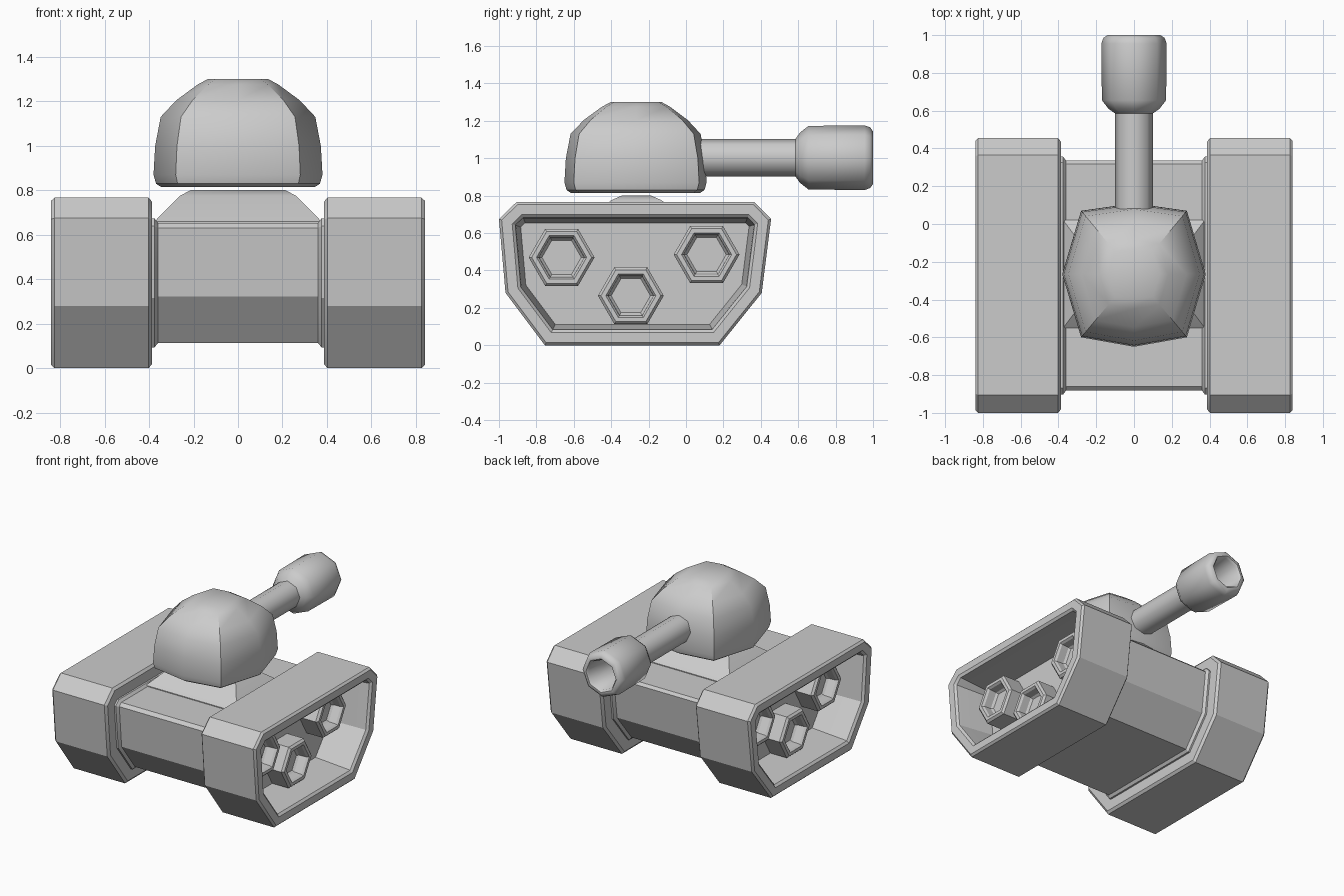
import bpy, bmesh, math
from mathutils import Vector

if "Cube" in bpy.data.objects:
    bpy.data.objects.remove(bpy.data.objects["Cube"])


def loft(name, rings, angle=30):
    """Skin a list of equal-length rings of 3D points and cap both ends."""
    bm = bmesh.new()
    loops = [[bm.verts.new(p) for p in ring] for ring in rings]
    n = len(loops[0])
    for a, b in zip(loops, loops[1:]):
        for i in range(n):
            j = (i + 1) % n
            bm.faces.new((a[i], a[j], b[j], b[i]))
    bm.faces.new(loops[0])
    bm.faces.new(loops[-1])
    bmesh.ops.recalc_face_normals(bm, faces=bm.faces)
    me = bpy.data.meshes.new(name)
    bm.to_mesh(me)
    bm.free()
    ob = bpy.data.objects.new(name, me)
    bpy.context.collection.objects.link(ob)
    bpy.ops.object.select_all(action='DESELECT')
    ob.select_set(True)
    bpy.context.view_layer.objects.active = ob
    bpy.ops.object.shade_smooth_by_angle(angle=math.radians(angle))
    return ob


def inset(poly, d):
    """Move every edge of a counter-clockwise polygon inwards by d."""
    out = []
    for i, p in enumerate(poly):
        p = Vector(p)
        e1 = (p - Vector(poly[i - 1])).normalized()
        e2 = (Vector(poly[(i + 1) % len(poly)]) - p).normalized()
        n1, n2 = Vector((-e1.y, e1.x)), Vector((-e2.y, e2.x))
        out.append(p + (n1 + n2) * d / (1 + n1.dot(n2)))
    return out


def across(poly, x):
    return [(x, p[0], p[1]) for p in poly]


# Side outline (y, z) shared by the tracks and the hull
outline = [(-.755, .005), (.18, .005), (.405, .28), (.455, .675),
           (.365, .767), (-.905, .767), (-1, .675), (-.965, .28)]
outline = [(y, max(0, z - .005) if z < .1 else z) for y, z in outline]

# Hull, flaring slightly where it meets the tracks
loft("hull", [across(inset(outline, d), x) for x, d in
              [(-.40, .092), (-.375, .094), (-.36, .113),
               (.36, .113), (.375, .094), (.40, .092)]])

# Tracks with a deep outer recess, and hexagonal wheel hubs inside
track_steps = [(.387, .018), (.402, 0), (.825, 0), (.84, .014),
               (.84, .068), (.825, .084), (.80, .088), (.55, .112)]
hub_steps = [(.54, .176), (.685, .176), (.70, .16), (.70, .134),
             (.685, .122), (.63, .118), (.615, .105)]
hubs = [(-.665, .47), (-.295, .265), (.11, .485)]
for side, s in (("right", 1), ("left", -1)):
    loft(side + "_track",
         [across(inset(outline, d), s * x) for x, d in track_steps])
    for k, (cy, cz) in enumerate(hubs):
        loft(f"{side}_wheel_hub_{k + 1}",
             [[(s * x, cy + r * math.cos(i * math.pi / 3),
                cz + r * math.sin(i * math.pi / 3)) for i in range(6)]
              for x, r in hub_steps])

# Sloped turret mount on the hull roof
loft("turret_mount",
     [[(sx * a, -.265 + sy * b, z)
       for sx, sy in ((-1, -1), (1, -1), (1, 1), (-1, 1))]
      for z, a, b in [(.60, .375, .285), (.66, .375, .285),
                      (.775, .262, .135), (.802, .21, .075)]])

# Eight-sided domed turret
plan = [(.38, 0), (.28, .335), (0, .375), (-.28, .335),
        (-.38, 0), (-.28, -.335), (0, -.385), (.28, -.335)]
loft("turret",
     [[(x * k, -.265 + y * k, z) for x, y in plan]
      for z, k in [(.815, .91), (.83, .97), (.87, 1), (1.0, .98),
                   (1.13, .915), (1.205, .73), (1.275, .48), (1.3, .36)]],
     angle=35)

# Octagonal gun barrel with a thick hollow muzzle
barrel_steps = [(-.05, .1), (.585, .1), (.61, .135), (.655, .17),
                (.955, .173), (.985, .162), (1.0, .14), (1.0, .125),
                (.985, .112), (.74, .105)]
loft("gun_barrel",
     [[(r * math.cos(i * math.pi / 4), y, 1.003 + r * math.sin(i * math.pi / 4))
       for i in range(8)] for y, r in barrel_steps], angle=50)
